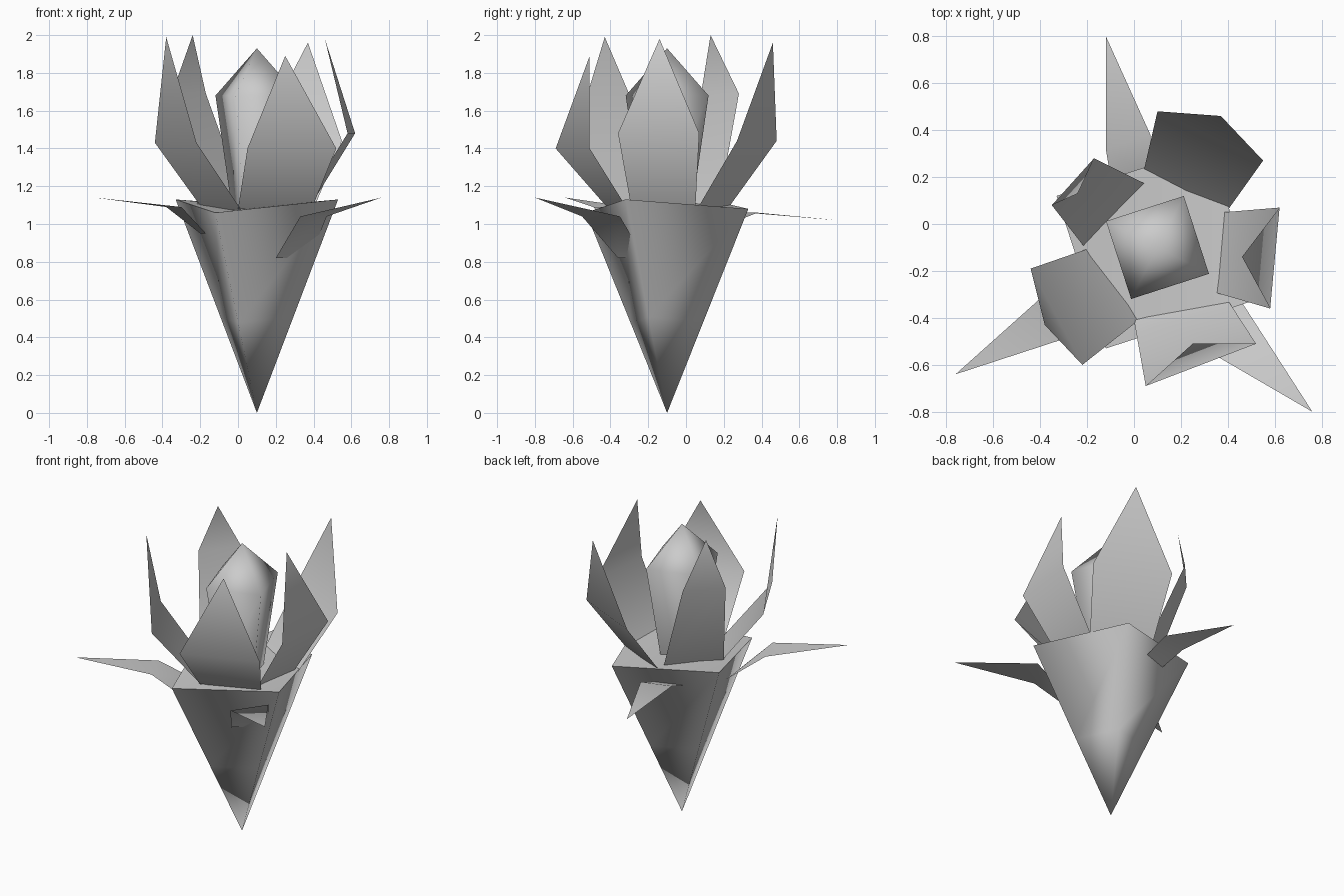
import bpy
import bmesh
from mathutils import Vector, Matrix

default_cube = bpy.data.objects.get("Cube")
if default_cube:
    bpy.data.objects.remove(default_cube, do_unlink=True)

# One plain grey material for the whole plant
grey = bpy.data.materials.new("light_grey")
grey.use_nodes = True
grey_colour = (.6, .6, .6, 1)
grey.diffuse_color = grey_colour
grey.node_tree.nodes["Principled BSDF"].inputs["Base Color"].default_value = grey_colour

AXIS = Vector((.1, -.1, 0))      # centre line of the cup and the bud
CORNER = Vector((-.22, -.43, 0))  # first corner of the twisted square cup


def finish(name, bm, smooth=True):
    """Turn a bmesh into a named, shaded object."""
    mesh = bpy.data.meshes.new(name)
    for face in bm.faces:
        face.smooth = smooth
    bm.to_mesh(mesh)
    bm.free()
    mesh.materials.append(grey)
    obj = bpy.data.objects.new(name, mesh)
    bpy.context.collection.objects.link(obj)
    return obj


def square_ring(bm, scale, heights):
    """Four corners around the axis, each with its own height."""
    ring = []
    for i, z in enumerate(heights):
        turn = Matrix.Rotation(i * 1.5708, 3, "Z")
        ring.append(bm.verts.new(AXIS + turn @ CORNER * scale + Vector((0, 0, z))))
    return ring


def bridge(bm, lower, upper):
    """Join two rings, or a ring and a single point, with side faces."""
    for i in range(4):
        j = (i + 1) % 4
        if len(lower) == 1:
            bm.faces.new((lower[0], upper[j], upper[i]))
        elif len(upper) == 1:
            bm.faces.new((lower[i], lower[j], upper[0]))
        else:
            bm.faces.new((lower[i], lower[j], upper[j], upper[i]))


def leaf(name, base, base_z, middle, middle_z, tip):
    """Thin pointed blade: a quad from base to middle, then a triangle."""
    bm = bmesh.new()
    b1, b2 = [bm.verts.new((x, y, base_z)) for x, y in base]
    m1, m2 = [bm.verts.new((x, y, middle_z)) for x, y in middle]
    point = bm.verts.new(tip)
    bm.faces.new((b1, b2, m2, m1))
    bm.faces.new((m1, m2, point))
    finish(name, bm)


RIM = (1.06, 1.13, 1.08, 1.13)

# Tapered cup with a pointed foot
bm = bmesh.new()
foot = [bm.verts.new(AXIS)]
waist = square_ring(bm, .45, [z * .45 for z in RIM])
rim = square_ring(bm, 1, RIM)
bridge(bm, foot, waist)
bridge(bm, waist, rim)
bmesh.ops.recalc_face_normals(bm, faces=bm.faces)
finish("cup", bm)

# Slightly warped lid on the cup
bm = bmesh.new()
rim = square_ring(bm, 1, RIM)
centre = [bm.verts.new(AXIS + Vector((0, 0, 1.09)))]
bridge(bm, rim, centre)
finish("cup_lid", bm)

# Closed bud in the middle
bm = bmesh.new()
bud_base = square_ring(bm, .3, [1.06] * 4)
bud_wide = square_ring(bm, .51, [1.68] * 4)
bud_tip = [bm.verts.new(AXIS + Vector((0, 0, 1.93)))]
bridge(bm, bud_base, bud_wide)
bridge(bm, bud_wide, bud_tip)
finish("bud", bm)

# Upright petals around the bud
leaf("petal_front_right", [(-.18, -.1), (.02, -.41)], 1.07,
     [(-.44, -.19), (-.22, -.6)], 1.43, (-.38, -.43, 1.99))
leaf("petal_back_right", [(.05, .17), (-.21, -.1)], 1.08,
     [(-.17, .28), (-.35, .08)], 1.69, (-.24, .13, 2))
leaf("petal_front", [(0, -.41), (.39, -.31)], 1.08,
     [(.05, -.69), (.52, -.51)], 1.4, (.25, -.51, 1.89))
leaf("petal_back", [(.4, .06), (.04, .22)], 1.08,
     [(.55, .27), (.1, .48)], 1.44, (.37, .46, 1.96))
leaf("petal_left", [(.34, -.29), (.38, .05)], 1.09,
     [(.58, -.36), (.62, .07)], 1.48, (.46, -.14, 1.98))

# Long spikes reaching out from the cup walls
leaf("spike_front_left", [(.2, -.36), (.38, -.22)], .82,
     [(.33, -.55), (.47, -.35)], 1.04, (.76, -.8, 1.14))
leaf("spike_front_right", [(-.2, -.15), (-.17, -.38)], .95,
     [(-.38, -.3), (-.3, -.49)], 1.09, (-.76, -.64, 1.14))
leaf("spike_back", [(.08, .2), (-.09, .14)], .99,
     [(.07, .38), (-.12, .32)], 1.06, (-.12, .8, 1.02))
